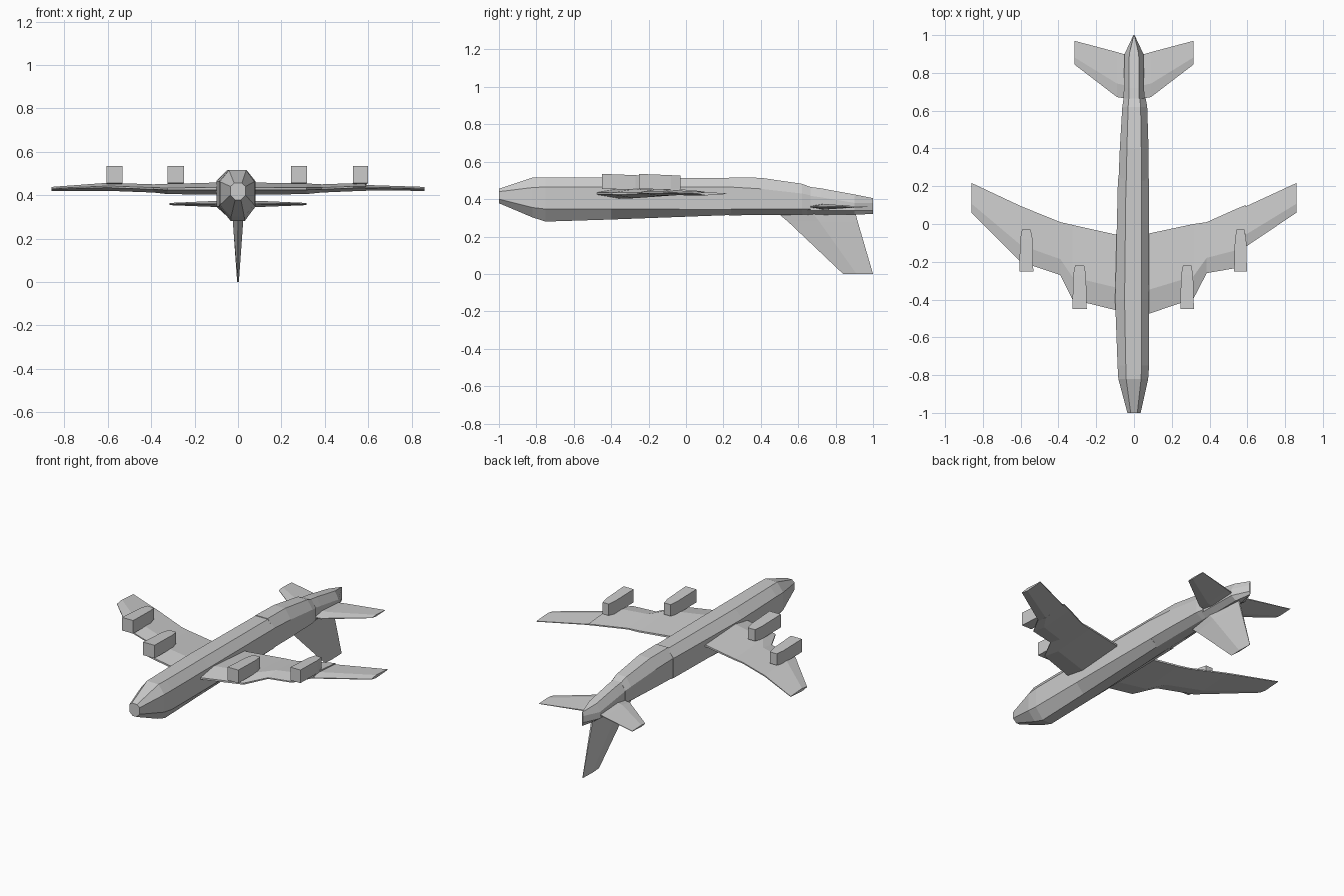
import bpy, bmesh

if "Cube" in bpy.data.objects:
    bpy.data.objects.remove(bpy.data.objects["Cube"])


def loft(name, rings):
    """Skin a list of equal-length point rings and cap both ends."""
    bm = bmesh.new()
    loops = [[bm.verts.new(p) for p in ring] for ring in rings]
    n = len(loops[0])
    for a, b in zip(loops, loops[1:]):
        for i in range(n):
            j = (i + 1) % n
            bm.faces.new((a[i], a[j], b[j], b[i]))
    bm.faces.new(loops[0])
    bm.faces.new(loops[-1])
    bmesh.ops.recalc_face_normals(bm, faces=bm.faces)
    mesh = bpy.data.meshes.new(name)
    bm.to_mesh(mesh)
    bm.free()
    obj = bpy.data.objects.new(name, mesh)
    bpy.context.collection.objects.link(obj)
    return obj


def body_ring(y, left, right, bottom, low, high, top):
    """Eight-sided hull section: narrow flats above and below, upright sides."""
    return [(right * .38, y, bottom), (right, y, low), (right, y, high),
            (right * .5, y, top), (left * .5, y, top), (left, y, high),
            (left, y, low), (left * .38, y, bottom)]


def foil_ring(x, front, back, bottom, top):
    """Six-sided wing section across y at a given x."""
    c, mid = back - front, (bottom + top) / 2
    t = (top - bottom) * .1
    return [(x, front, mid - t), (x, front + c * .3, bottom),
            (x, back, mid - t), (x, back, mid + t),
            (x, front + c * .3, top), (x, front, mid + t)]


# Hull
loft("fuselage", [body_ring(*s) for s in [
    (-1.0, -.035, .035, .378, .40, .44, .455),
    (-.82, -.083, .075, .302, .355, .462, .515),
    (-.75, -.087, .08, .28, .347, .465, .515),
    (-.40, -.10, .08, .291, .347, .465, .515),
    (.24, -.085, .08, .315, .345, .465, .512)]])
loft("rear_fuselage", [body_ring(*s) for s in [
    (.23, -.082, .078, .313, .347, .465, .516),
    (.40, -.075, .077, .315, .347, .455, .514),
    (.62, -.062, .07, .317, .347, .43, .482),
    (.665, -.055, .062, .32, .347, .42, .465)]])
loft("tail_cone", [body_ring(*s) for s in [
    (.65, -.055, .055, .316, .34, .42, .467),
    (.72, -.054, .054, .316, .34, .41, .458),
    (.90, -.05, .05, .318, .34, .38, .425),
    (1.0, -.003, .003, .32, .34, .38, .405)]])

# Main wings, slightly different on each side
loft("left_wing", [foil_ring(*s) for s in [
    (-.05, -.46, -.045, .402, .46),
    (-.10, -.455, -.055, .402, .458),
    (-.325, -.40, -.005, .405, .452),
    (-.39, -.27, .01, .412, .45),
    (-.60, -.20, .095, .42, .457),
    (-.86, .06, .217, .42, .438)]])
loft("right_wing", [foil_ring(*s) for s in [
    (.04, -.485, -.045, .402, .46),
    (.08, -.475, -.05, .402, .458),
    (.315, -.395, 0, .405, .454),
    (.385, -.26, .01, .412, .45),
    (.53, -.235, .075, .418, .455),
    (.59, -.125, .10, .42, .455)]])
loft("right_wing_tip", [foil_ring(*s) for s in [
    (.585, -.125, .09, .421, .447),
    (.86, .06, .217, .42, .438)]])

# Engine pods
for name, x0, x1, y0, y1 in [
        ("left_outer_engine", -.607, -.533, -.252, -.03),
        ("left_inner_engine", -.326, -.25, -.45, -.22),
        ("right_inner_engine", .245, .317, -.45, -.22),
        ("right_outer_engine", .53, .598, -.252, -.03)]:
    rings = []
    for y, inset, low, high in [(y0, 0, .455, .535),
                                (y1 - .05, .004, .45, .528),
                                (y1, .014, .455, .525)]:
        a, b = x0 + inset, x1 - inset
        rings.append([(a, y, low), (b, y, low), (b, y, high), (a, y, high)])
    loft(name, rings)

# Tailplanes
for side, sx in (("left", -1), ("right", 1)):
    loft(side + "_tailplane", [foil_ring(sx * x, *s) for x, *s in [
        (.02, .66, .89, .343, .375),
        (.09, .672, .91, .345, .374),
        (.316, .845, .97, .354, .364)]])

# Fin hanging below the tail
fin = []
for z, front, back, w in [(.35, .46, .90, .027), (.28, .545, .918, .024),
                          (0, .84, 1.0, .004)]:
    m = front + (back - front) * .45
    fin.append([(0, front, z), (w, m, z), (w * .2, back, z),
                (-w * .2, back, z), (-w, m, z)])
loft("fin", fin)
